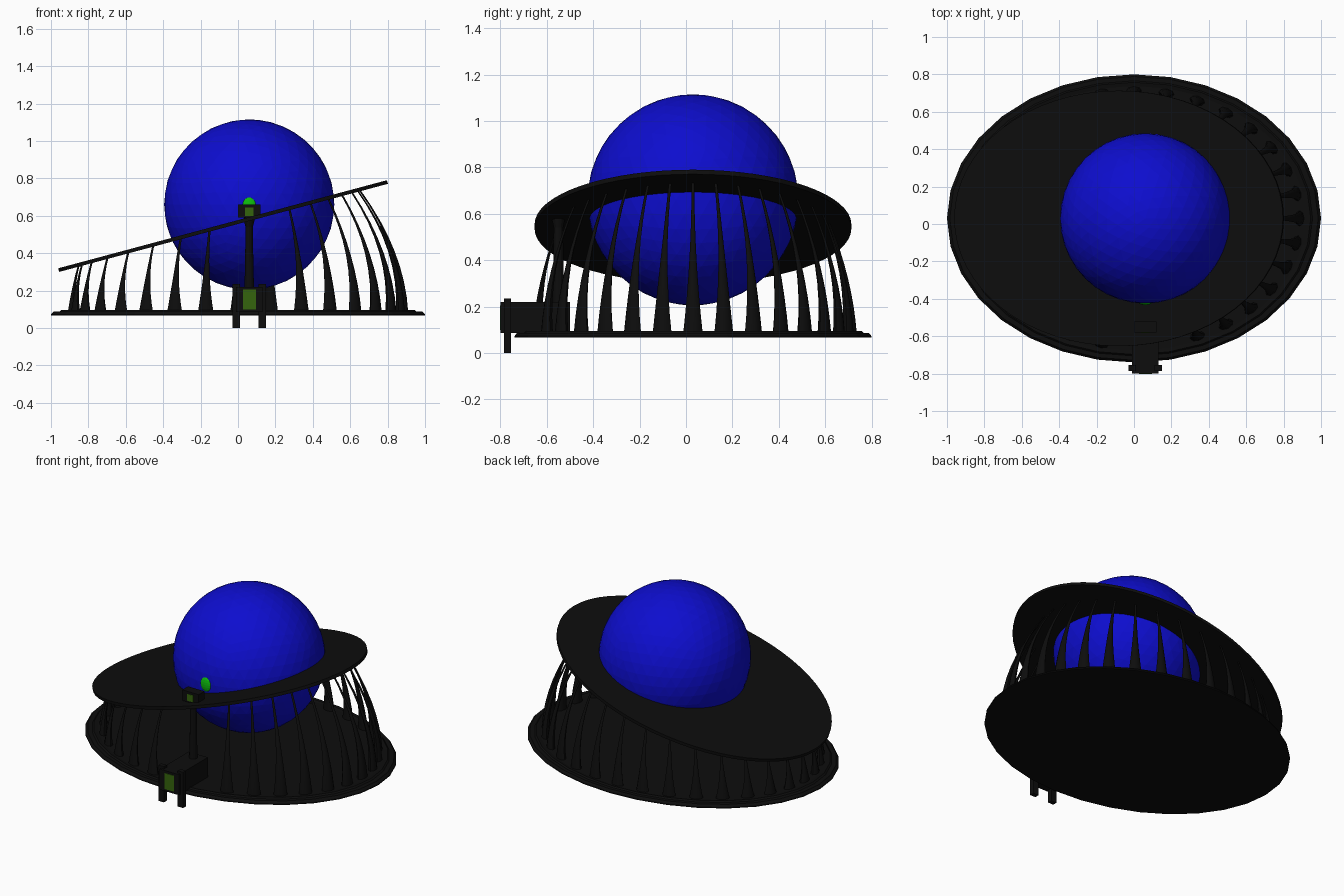
import bpy, bmesh
from math import sin, cos, pi, tan, radians
from mathutils import Vector

if "Cube" in bpy.data.objects:
    bpy.data.objects.remove(bpy.data.objects["Cube"])

CX, CY = 0.0, 0.03           # centre of the oval base
ASPECT = 0.77                # base depth / width
TILT = radians(15)


def material(name, r, g, b):
    m = bpy.data.materials.new(name)
    m.diffuse_color = (r, g, b, 1)
    m.use_nodes = True
    m.node_tree.nodes["Principled BSDF"].inputs["Base Color"].default_value = m.diffuse_color
    return m


BLACK = material("black", 0.004, 0.004, 0.004)
BLUE = material("blue", 0.004, 0.004, 0.62)
GREEN = material("green", 0.004, 0.5, 0.004)
OLIVE = material("dark_green", 0.035, 0.13, 0.004)


def finish(bm, name, mat):
    bmesh.ops.recalc_face_normals(bm, faces=bm.faces)
    me = bpy.data.meshes.new(name)
    bm.to_mesh(me)
    bm.free()
    me.materials.append(mat)
    ob = bpy.data.objects.new(name, me)
    bpy.context.collection.objects.link(ob)
    return ob


def loft(bm, rings):
    """Skin a stack of equal-length point rings and cap both ends."""
    vs = [[bm.verts.new(p) for p in ring] for ring in rings]
    n = len(vs[0])
    for a, b in zip(vs, vs[1:]):
        for i in range(n):
            bm.faces.new((a[i], a[(i + 1) % n], b[(i + 1) % n], b[i]))
    bm.faces.new(vs[0][::-1])
    bm.faces.new(vs[-1])


def oval(cx, cy, z, rx, ry, n):
    return [(cx + rx * cos(2 * pi * i / n), cy + ry * sin(2 * pi * i / n), z) for i in range(n)]


def box(name, x, y, z, mat=BLACK):
    bm = bmesh.new()
    loft(bm, [[(x[0], y[0], h), (x[1], y[0], h), (x[1], y[1], h), (x[0], y[1], h)] for h in z])
    return finish(bm, name, mat)


# Oval base plate with a stepped rim
bm = bmesh.new()
loft(bm, [oval(CX, CY, z, r, r * ASPECT, 32) for z, r in
          ((0.066, 1.0), (0.072, 1.0), (0.087, 0.985), (0.087, 0.955), (0.095, 0.945), (0.09, 0.92))])
finish(bm, "base_plate", BLACK)

# Tilted oval disc around the ball
bm = bmesh.new()
loft(bm, [oval(0, 0, z, 0.91, 0.683, 64) for z in (-0.01, 0.01)])
disc = finish(bm, "tilted_disc", BLACK)
disc.location = (-0.08, CY, 0.545)
disc.rotation_euler = (0, -TILT, 0)

# Ball
bm = bmesh.new()
bmesh.ops.create_icosphere(bm, subdivisions=4, radius=0.455)
ball = finish(bm, "ball", BLUE)
ball.location = (0.06, CY, 0.66)

# Flared ribs that lean inwards from the base up to the disc
bm = bmesh.new()
STEPS = 8
COUNT = 32
for k in range(COUNT):
    if k in (24, 25):        # gap in front for the post
        continue
    a = 2 * pi * k / COUNT

    def centre(z):
        r = 0.885 - 0.56 * (z - 0.09) ** 2
        return Vector((r * cos(a), CY + r * ASPECT * sin(a), z))

    top = 0.5
    for _ in range(12):      # find where the rib meets the disc
        top = 0.54 + (centre(top).x + 0.08) * tan(TILT)
    tangent = Vector((-sin(a), ASPECT * cos(a), 0)).normalized()
    radial = Vector((tangent.y, -tangent.x, 0))
    rings = []
    for s in range(STEPS + 1):
        t = s / STEPS
        c = centre(0.085 + (top - 0.085) * t)
        w = 0.006 + 0.036 * (1 - t) ** 2
        d = 0.005 + 0.02 * (1 - t) ** 2
        rings.append([c + tangent * w * cos(j * pi / 4) + radial * d * sin(j * pi / 4)
                      for j in range(8)])
    loft(bm, rings)
ribs = finish(bm, "ribs", BLACK)
bpy.context.view_layer.objects.active = ribs
ribs.select_set(True)
bpy.ops.object.shade_smooth_by_angle(angle=radians(50))

# Control box on two feet with a front panel
box("control_box", (-0.01, 0.13), (-0.80, -0.50), (0.085, 0.22))
for side, x in (("left", -0.03), ("right", 0.11)):
    box(side + "_foot", (x, x + 0.04), (-0.785, -0.755), (0.0, 0.235))
box("box_panel", (0.028, 0.095), (-0.803, -0.79), (0.10, 0.205), OLIVE)

# Tapered post carrying a small head above the disc
bm = bmesh.new()
loft(bm, [oval(0.06, -0.55, z, r, r, 12) for z, r in
          ((0.2, 0.026), (0.35, 0.022), (0.54, 0.02), (0.575, 0.028), (0.60, 0.028))])
finish(bm, "post", BLACK)
box("post_head", (0.0, 0.12), (-0.58, -0.52), (0.59, 0.66))
box("head_panel", (0.038, 0.082), (-0.583, -0.57), (0.60, 0.645), OLIVE)

# Green spot on the front of the ball
bm = bmesh.new()
bmesh.ops.create_uvsphere(bm, u_segments=20, v_segments=10, radius=1)
spot = finish(bm, "green_spot", GREEN)
spot.location = (0.06, -0.415, 0.652)
spot.scale = (0.04, 0.018, 0.05)
